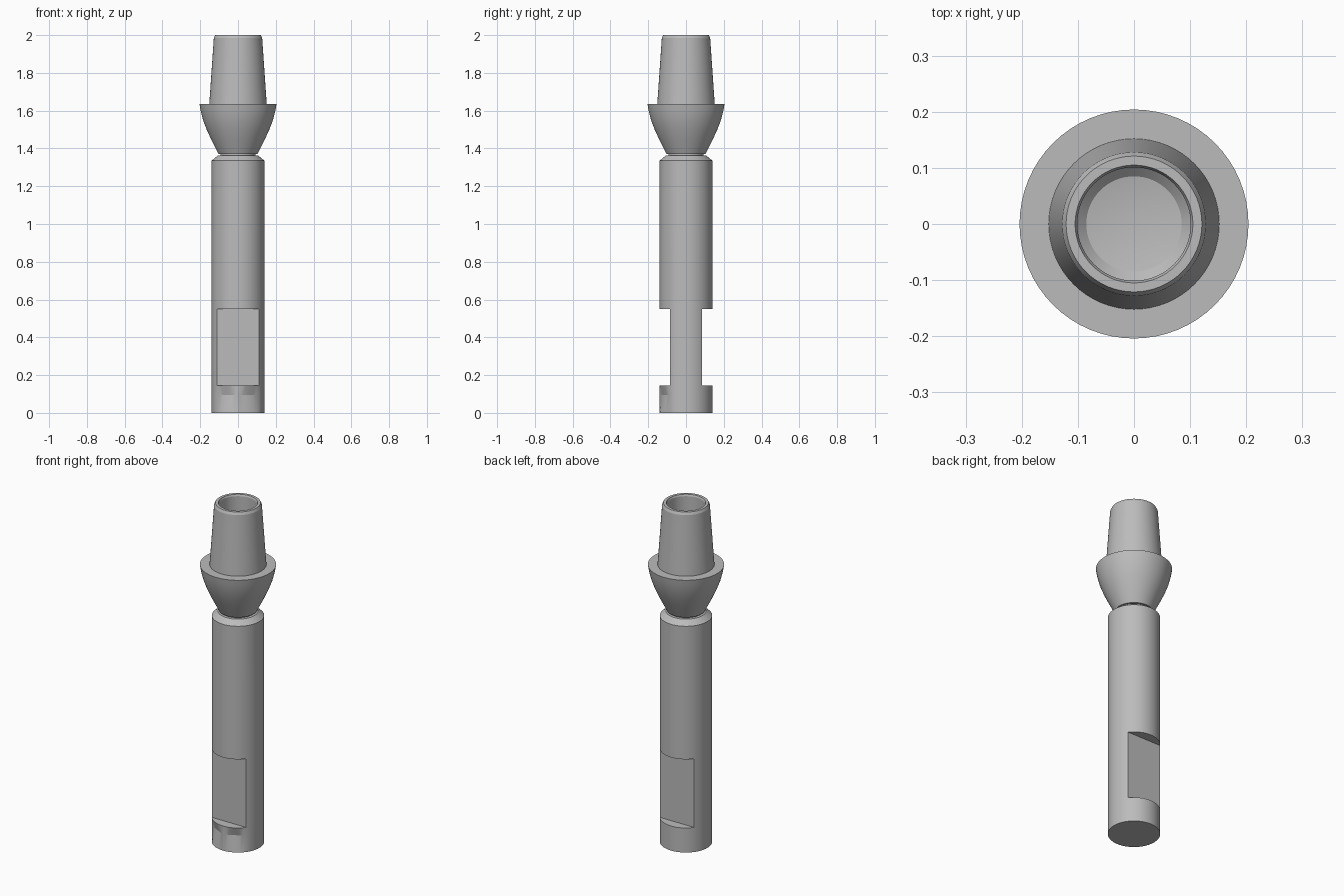
import bpy, bmesh
from math import cos, sin, pi, radians, tau

SEGMENTS = 64
R = 0.14            # shaft radius
FLAT_Y = 0.084      # distance of the wrench flats from the axis

default = bpy.data.objects.get("Cube")
if default:
    bpy.data.objects.remove(default, do_unlink=True)

steel = bpy.data.materials.new("steel grey")
steel.use_nodes = True
steel.diffuse_color = (0.5, 0.5, 0.5, 1)
steel.node_tree.nodes["Principled BSDF"].inputs["Base Color"].default_value = (0.5, 0.5, 0.5, 1)


def lathe(name, profile, dent_z=None):
    """Revolve (radius, z) points; radius 0 closes an end on the axis."""
    bm = bmesh.new()
    rings = []
    for r, z in profile:
        if r == 0:
            rings.append([bm.verts.new((0, 0, z))] * SEGMENTS)
            continue
        ring = []
        for i in range(SEGMENTS):
            a = tau * i / SEGMENTS - pi / 2
            rad = r
            off = min(i, SEGMENTS - i) * tau / SEGMENTS
            # front of the dented ring follows two straight chords
            if z == dent_z and off < radians(54):
                rad = r * cos(radians(27)) / cos(off - radians(27))
            ring.append(bm.verts.new((rad * cos(a), rad * sin(a), z)))
        rings.append(ring)
    for low, high in zip(rings, rings[1:]):
        for i in range(SEGMENTS):
            j = (i + 1) % SEGMENTS
            corners = list(dict.fromkeys((low[i], low[j], high[j], high[i])))
            bm.faces.new(corners)
    bmesh.ops.recalc_face_normals(bm, faces=bm.faces)
    mesh = bpy.data.meshes.new(name)
    bm.to_mesh(mesh)
    bm.free()
    mesh.materials.append(steel)
    obj = bpy.data.objects.new(name, mesh)
    bpy.context.collection.objects.link(obj)
    return obj


def finish(obj):
    bpy.ops.object.select_all(action="DESELECT")
    obj.select_set(True)
    bpy.context.view_layer.objects.active = obj
    bpy.ops.object.shade_smooth_by_angle(angle=radians(14))


# Round shaft with chamfered top and a shallow dent low on the front
shaft = lathe("shaft", [(0, 0), (R, 0), (R, 0.095), (R, 0.144),
                        (R, 1.335), (0.108, 1.362), (0, 1.362)], dent_z=0.095)

# Two opposite wrench flats
for side in (-1, 1):
    bpy.ops.mesh.primitive_cube_add(size=1, location=(0, side * (FLAT_Y + 0.1), 0.3475))
    cutter = bpy.context.object
    cutter.name = "flat_cutter"
    cutter.hide_render = True
    cutter.scale = (0.5, 0.2, 0.405)
    cut = shaft.modifiers.new("wrench_flat", "BOOLEAN")
    cut.operation = "DIFFERENCE"
    cut.solver = "EXACT"
    cut.object = cutter
    bpy.context.view_layer.objects.active = shaft
    bpy.ops.object.modifier_apply(modifier=cut.name)
    bpy.data.objects.remove(cutter, do_unlink=True)

# Short recessed neck
neck = lathe("neck", [(0, 1.35), (0.092, 1.35), (0.092, 1.4), (0, 1.4)])

# Flared collar and hollow tapered post
head = lathe("flared_head", [
    (0, 1.37), (0.103, 1.37), (0.118, 1.4), (0.143, 1.45), (0.166, 1.5),
    (0.185, 1.55), (0.198, 1.6), (0.204, 1.636),
    (0.152, 1.636), (0.128, 1.985), (0.121, 2.0),
    (0.105, 2.0), (0.101, 1.99), (0.101, 1.66), (0.085, 1.645), (0, 1.63)])

for part in (shaft, neck, head):
    finish(part)
